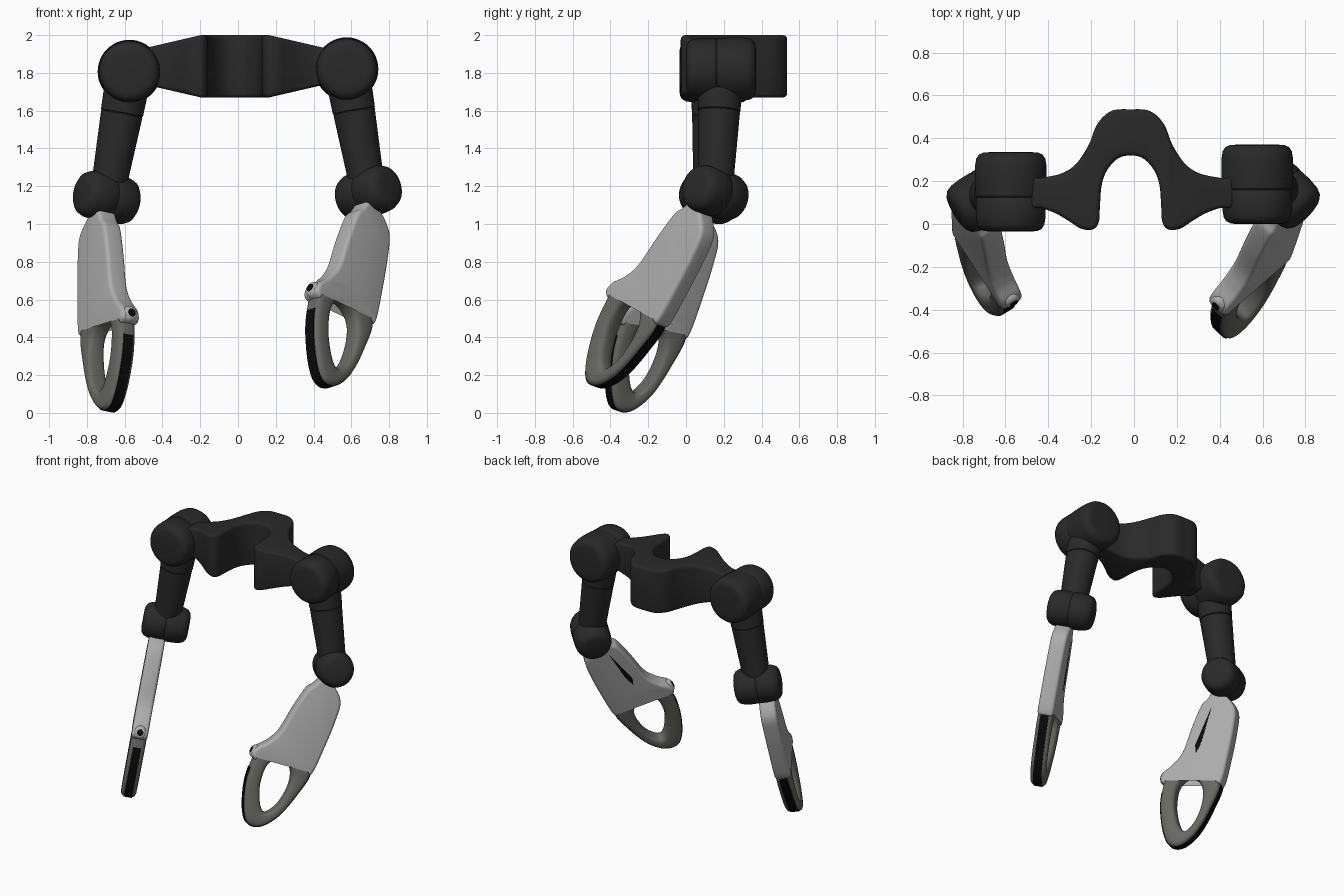
import bpy, bmesh
from math import sin, cos, pi, radians, copysign
from mathutils import Vector, Matrix

if "Cube" in bpy.data.objects:
    bpy.data.objects.remove(bpy.data.objects["Cube"])


def material(name, rgb):
    m = bpy.data.materials.new(name)
    m.diffuse_color = (*rgb, 1)
    m.use_nodes = True
    m.node_tree.nodes["Principled BSDF"].inputs["Base Color"].default_value = m.diffuse_color
    return m


DARK = material("charcoal", (0.022, 0.022, 0.022))
LIGHT = material("light_grey", (0.42, 0.42, 0.42))
GREY = material("warm_grey", (0.14, 0.14, 0.125))
BLACK = material("black", (0.003, 0.003, 0.003))


def finish(name, bm, mat, matrix=Matrix()):
    bm.transform(matrix)
    bmesh.ops.recalc_face_normals(bm, faces=bm.faces[:])
    # split the concave caps cleanly
    caps = [f for f in bm.faces if len(f.verts) > 4]
    bmesh.ops.triangulate(bm, faces=caps, ngon_method='EAR_CLIP')
    me = bpy.data.meshes.new(name)
    bm.to_mesh(me)
    bm.free()
    me.materials.append(mat)
    ob = bpy.data.objects.new(name, me)
    bpy.context.collection.objects.link(ob)
    bpy.ops.object.select_all(action='DESELECT')
    ob.select_set(True)
    bpy.context.view_layer.objects.active = ob
    bpy.ops.object.shade_smooth_by_angle(angle=radians(35))
    return ob


def spline(pts, n=6):
    """Closed Catmull-Rom curve through 2D points."""
    p = [Vector(q) for q in pts]
    out = []
    for i in range(len(p)):
        a, b, c, d = (p[(i + k - 1) % len(p)] for k in range(4))
        for j in range(n):
            t = j / n
            out.append(0.5 * (2 * b + (c - a) * t + (2 * a - 5 * b + 4 * c - d) * t * t
                              + (3 * b - a - 3 * c + d) * t ** 3))
    return out


def prism(outline, z0, z1):
    bm = bmesh.new()
    f = bm.faces.new([bm.verts.new((p[0], p[1], z0)) for p in outline])
    r = bmesh.ops.extrude_face_region(bm, geom=[f])
    top = [v for v in r['geom'] if isinstance(v, bmesh.types.BMVert)]
    bmesh.ops.translate(bm, verts=top, vec=(0, 0, z1 - z0))
    bmesh.ops.recalc_face_normals(bm, faces=bm.faces[:])
    return bm


def round_rims(bm, width):
    rims = [e for e in bm.edges if len(e.link_faces) == 2 and e.calc_face_angle() > radians(50)
            and abs(e.verts[0].co.z - e.verts[1].co.z) < 0.05]
    bmesh.ops.bevel(bm, geom=rims, offset=width, segments=4, profile=0.5,
                    affect='EDGES', clamp_overlap=False)


def loft(sections, closed):
    bm = bmesh.new()
    rows = [[bm.verts.new(p) for p in s] for s in sections]
    n = len(rows[0])
    for i in range(len(rows) if closed else len(rows) - 1):
        a, b = rows[i], rows[(i + 1) % len(rows)]
        for j in range(n):
            bm.faces.new((a[j], a[(j + 1) % n], b[(j + 1) % n], b[j]))
    if not closed:
        bm.faces.new(rows[0])
        bm.faces.new(rows[-1])
    return bm


def lathe(name, profile, centre, axis, mat, parent=Matrix()):
    """Turned solid: profile of (radius, height) along the axis."""
    bm = loft([[(r * cos(2 * pi * k / 48), r * sin(2 * pi * k / 48), h) for k in range(48)]
               for r, h in profile], False)
    rot = Vector(axis).to_track_quat('Z', 'Y').to_matrix().to_4x4()
    return finish(name, bm, mat, parent @ Matrix.Translation(centre) @ rot)


# Yoke: arch-shaped profile, thinner toward both ends
half = [(0.06, 0.305), (0.11, 0.25), (0.135, 0.18), (0.143, 0.08), (0.148, 0.01), (0.175, -0.025),
        (0.23, -0.022), (0.29, 0.015), (0.35, 0.05), (0.42, 0.075), (0.48, 0.085), (0.48, 0.205),
        (0.42, 0.215), (0.325, 0.235), (0.255, 0.28), (0.195, 0.37), (0.155, 0.467), (0.09, 0.527)]
outline = [(0, 0.32)] + half + [(0, 0.535)] + [(-x, y) for x, y in reversed(half)]
bm = prism(spline(outline, 5), -0.165, 0.165)
round_rims(bm, 0.022)
for s in (-1, 1):
    bmesh.ops.bisect_plane(bm, geom=bm.verts[:] + bm.edges[:] + bm.faces[:], dist=1e-5,
                           plane_co=(0.18 * s, 0, 0), plane_no=(1, 0, 0))
for v in bm.verts:
    v.co.z *= 1 - max(0, abs(v.co.x) - 0.18) * 1.4
finish("yoke", bm, DARK, Matrix.Translation((-0.016, 0, 1.835)))

# Shared turned profiles
SHOULDER = [(0.10, -0.185), (0.125, -0.182), (0.145, -0.172), (0.157, -0.152), (0.162, -0.12),
            (0.163, -0.032), (0.159, -0.026), (0.164, -0.02), (0.168, 0.05), (0.167, 0.12),
            (0.161, 0.155), (0.148, 0.174), (0.128, 0.183), (0.10, 0.185)]
ELBOW = [(0.07, -0.16), (0.092, -0.154), (0.112, -0.139), (0.124, -0.11), (0.129, -0.06),
         (0.129, -0.006), (0.125, 0), (0.129, 0.006), (0.129, 0.06), (0.124, 0.11),
         (0.112, 0.139), (0.092, 0.154), (0.07, 0.16)]
ARM = [(0.117, 0.0), (0.116, 0.14), (0.113, 0.222), (0.108, 0.226), (0.111, 0.23), (0.092, 0.64)]
KNOB = [(0.05, -0.06), (0.048, 0.02), (0.044, 0.036), (0.036, 0.048), (0.026, 0.053)]
DOT = [(0.022, -0.01), (0.022, 0.002)]

# Handle shapes in the handle plane, origin at the elbow
BODY = [(0.155, -0.1), (0.07, -0.05), (0.0, -0.13), (-0.037, -0.24), (0.01, -0.37),
        (0.10, -0.545), (0.2, -0.715), (0.245, -0.71), (0.32, -0.615), (0.40, -0.55),
        (0.503, -0.53), (0.585, -0.555), (0.63, -0.59), (0.655, -0.55), (0.615, -0.505),
        (0.527, -0.472), (0.43, -0.406), (0.318, -0.257), (0.21, -0.13)]
OUTER = [(0.503, -0.49), (0.39, -0.515), (0.295, -0.59), (0.213, -0.715), (0.328, -0.868),
         (0.478, -1.006), (0.618, -1.063), (0.712, -1.032), (0.735, -0.919), (0.71, -0.744),
         (0.655, -0.61), (0.595, -0.52)]
INNER = [(0.46, -0.598), (0.405, -0.62), (0.368, -0.67), (0.365, -0.74), (0.40, -0.83),
         (0.47, -0.92), (0.55, -0.968), (0.59, -0.955), (0.607, -0.89), (0.60, -0.775),
         (0.56, -0.67), (0.515, -0.62)]
SLIT = [(0.13, -0.17), (0.27, -0.39), (0.335, -0.46), (0.325, -0.4)]


def squash(pts):
    return [((x - 0.2) * 0.92 + 0.19, y) for x, y in pts]


BODY, OUTER, INNER, SLIT = map(squash, (BODY, OUTER, INNER, SLIT))


def power(x):
    return copysign(abs(x) ** 0.6, x)


def limb(side, shoulder, elbow, normal, offset, turn):
    shoulder, elbow, n = Vector(shoulder), Vector(elbow), Vector(normal).normalized()
    lathe(side + "_shoulder", SHOULDER, shoulder, (0, 1, 0), DARK)
    lathe(side + "_upper_arm", ARM, shoulder, elbow - shoulder, DARK)
    lathe(side + "_elbow", ELBOW, elbow, n, DARK)

    # Handle frame: u forward, v up, n outward
    u = n.cross(Vector((0, 0, 1))).normalized()
    if u.y > 0:
        u = -u
    v = n.cross(u)
    if v.z < 0:
        v = -v
    frame = Matrix((u, v, n)).transposed().to_4x4()
    m = Matrix.Translation(elbow + n * offset) @ frame @ Matrix.Rotation(radians(turn), 4, 'Z')

    # Handle body with slit on the inner face
    bm = prism(spline(BODY), -0.057, 0.057)
    round_rims(bm, 0.022)
    finish(side + "_handle", bm, LIGHT, m)
    finish(side + "_slit", prism(SLIT, -0.0585, -0.05), BLACK, m)

    # Grip ring
    pairs = list(zip(spline(OUTER, 8), spline(INNER, 8)))
    ring = []
    for o, i in pairs:
        ring.append([(*o.lerp(i, 0.5 - 0.5 * power(cos(a))), 0.054 * power(sin(a)))
                     for a in (2 * pi * k / 24 for k in range(24))])
    finish(side + "_grip_ring", loft(ring, True), GREY, m)

    # Black strip around the outer edge of the ring
    strip = []
    for o, i in pairs[25:79]:
        d = (o - i).normalized()
        strip.append([(*(o + d * k), w) for k, w in
                      ((0.002, -0.029), (0.002, 0.029), (-0.015, 0.029), (-0.015, -0.029))])
    finish(side + "_grip_strip", loft(strip, False), BLACK, m)

    # Thumb knob and its dark button
    lathe(side + "_knob", KNOB, (0.558, -0.55, 0), (0.85, 0.5, 0), LIGHT, m)
    lathe(side + "_button", DOT, (0.604, -0.523, 0), (0.85, 0.5, 0), BLACK, m)


limb("left", (-0.575, 0.15, 1.807), (-0.695, 0.13, 1.14), (-0.84, -0.51, 0.17), 0.04, -10.5)
limb("right", (0.575, 0.185, 1.82), (0.69, 0.155, 1.165), (0.70, -0.67, 0.23), 0.03, 0)
